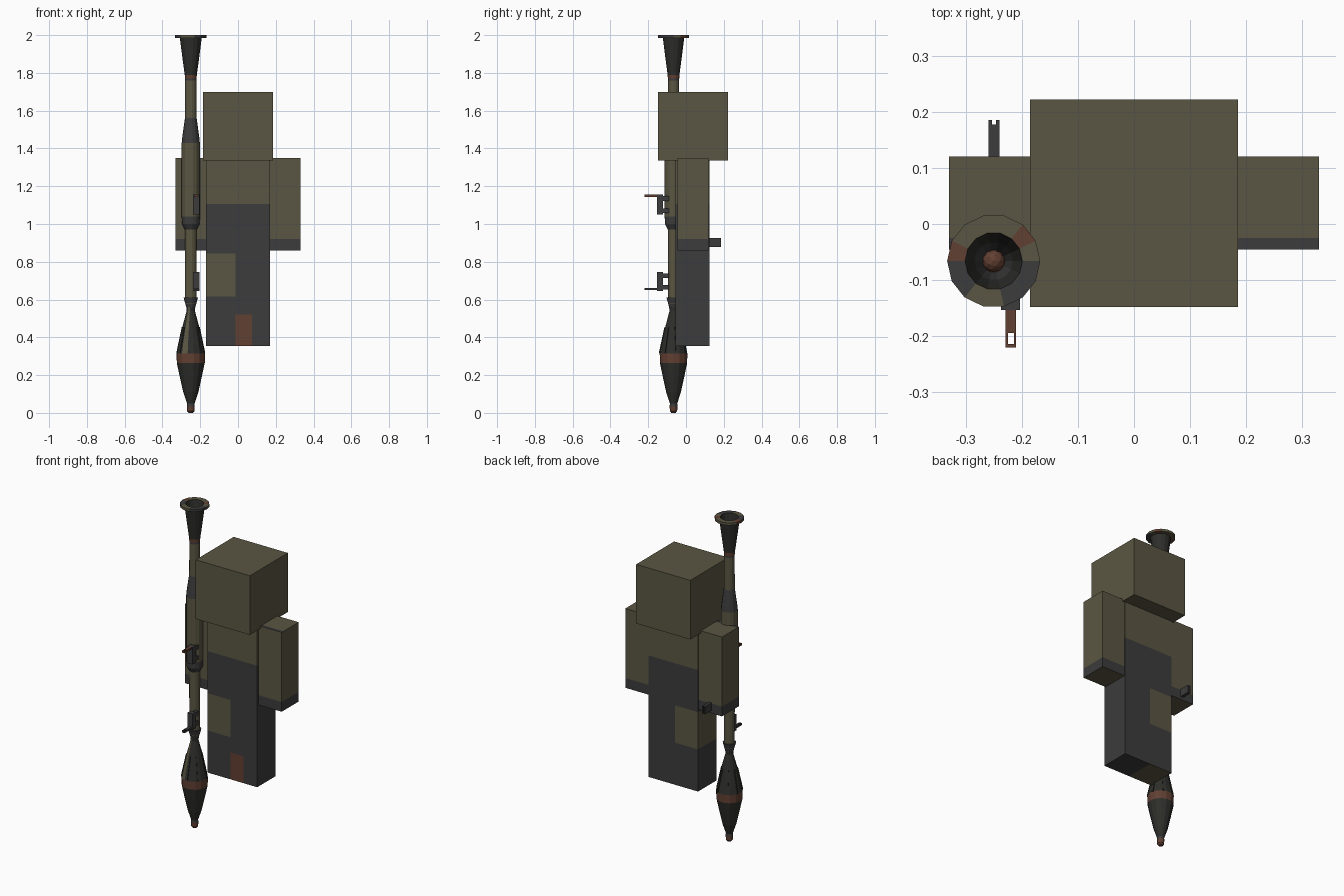
import bpy, bmesh, math
from mathutils import Vector

cube = bpy.data.objects.get("Cube")
if cube:
    bpy.data.objects.remove(cube, do_unlink=True)

# Flat colours
OLIVE, DARK, BROWN, SOOT = range(4)
mats = []
for name, rgb in (("olive cloth", (0.104, 0.094, 0.056)), ("charcoal", (0.045, 0.045, 0.046)),
                  ("rust brown", (0.12, 0.05, 0.032)), ("soot", (0.027, 0.028, 0.024))):
    m = bpy.data.materials.new(name)
    m.use_nodes = True
    m.diffuse_color = (*rgb, 1)
    m.node_tree.nodes["Principled BSDF"].inputs["Base Color"].default_value = (*rgb, 1)
    mats.append(m)


def finish(name, bm, rule=None):
    """Turn a bmesh into an object, colouring faces by rule(centre, normal)."""
    bmesh.ops.recalc_face_normals(bm, faces=bm.faces)
    bm.normal_update()
    if rule:
        for f in bm.faces:
            f.material_index = rule(f.calc_center_median(), f.normal)
    mesh = bpy.data.meshes.new(name)
    for m in mats:
        mesh.materials.append(m)
    bm.to_mesh(mesh)
    bm.free()
    ob = bpy.data.objects.new(name, mesh)
    bpy.context.scene.collection.objects.link(ob)
    return ob


def box(name, lo, hi, rule, cuts=()):
    """Box between two corners, sliced at (axis, value) so colours can change there."""
    bm = bmesh.new()
    bmesh.ops.create_cube(bm, size=1)
    lo, hi = Vector(lo), Vector(hi)
    for v in bm.verts:
        v.co = (lo + hi) / 2 + v.co * (hi - lo)
    for axis, value in cuts:
        co, no = Vector(), Vector()
        co[axis], no[axis] = value, 1
        bmesh.ops.bisect_plane(bm, geom=bm.verts[:] + bm.edges[:] + bm.faces[:],
                               plane_co=co, plane_no=no)
    return finish(name, bm, rule if callable(rule) else lambda c, n: rule)


AX, AY, SIDES = -0.25, -0.066, 14


def lathe(name, profile, rule=None):
    """Spin (z, radius, colour of the band that follows) about the tube axis."""
    bm = bmesh.new()
    rings = []
    for z, r, _ in profile:
        rings.append([bm.verts.new((AX + r * math.cos(math.tau * i / SIDES),
                                    AY + r * math.sin(math.tau * i / SIDES), z))
                      for i in range(SIDES)])
    for k in range(len(rings) - 1):
        for i in range(SIDES):
            j = (i + 1) % SIDES
            f = bm.faces.new((rings[k][i], rings[k][j], rings[k + 1][j], rings[k + 1][i]))
            f.material_index = profile[k][2]
    for ring, band in ((rings[0], profile[0][2]), (rings[-1], profile[-1][2])):
        bm.faces.new(ring).material_index = band
    if rule:
        for f in bm.faces:
            c = f.calc_center_median()
            angle = math.degrees(math.atan2(c.y - AY, c.x - AX))
            f.material_index = rule(c, angle, f.material_index)
    return finish(name, bm)


# Head
box("head", (-0.185, -0.148, 1.335), (0.185, 0.222, 1.70), OLIVE)


# Torso and legs: jacket, trousers, a patch round the right leg and a rust patch
def body_rule(c, n):
    if n.z < -0.5:
        return OLIVE if c.x < -0.01 else DARK
    if c.z > 1.105:
        return OLIVE
    if c.x < -0.012 and 0.615 < c.z < 0.845:
        return OLIVE
    if n.y < -0.5 and -0.012 < c.x < 0.075 and c.z < 0.52:
        return BROWN
    return DARK


box("torso_and_legs", (-0.17, -0.055, 0.355), (0.17, 0.125, 1.335), body_rule,
    [(2, 1.105), (2, 0.845), (2, 0.615), (2, 0.52), (0, -0.012), (0, 0.075)])


# Arms with dark gloves and a dark front seam on the shoulder
def arm_rule(c, n):
    if n.z > 0.5:
        return DARK if c.y < -0.025 else OLIVE
    return DARK if c.z < 0.92 and n.z > -0.5 else OLIVE


for side, x0, x1 in (("left", 0.17, 0.33), ("right", -0.33, -0.17)):
    box(side + "_arm", (x0, -0.045, 0.86), (x1, 0.12, 1.35), arm_rule,
        [(2, 0.92), (1, -0.025)])


# Rocket warhead with rust band and faded olive streaks
def warhead_rule(c, angle, band):
    if band == SOOT and c.z > 0.32 and -125 < angle < -100:
        return OLIVE
    return band


lathe("warhead", [(0.0, 0.012, BROWN), (0.01, 0.02, BROWN), (0.035, 0.021, DARK),
                  (0.05, 0.02, SOOT), (0.11, 0.04, SOOT), (0.19, 0.058, SOOT),
                  (0.265, 0.074, BROWN), (0.315, 0.075, SOOT), (0.36, 0.066, SOOT),
                  (0.45, 0.046, SOOT), (0.54, 0.022, SOOT), (0.56, 0.024, DARK),
                  (0.61, 0.038, DARK)], warhead_rule)
# Raised ribs along the rocket
for i in range(7):
    a = math.tau * (i + 0.25) / 7
    rib = box("warhead_rib", (-0.004, -0.004, -0.07), (0.004, 0.004, 0.07), SOOT)
    rib.location = (AX + 0.059 * math.cos(a), AY + 0.059 * math.sin(a), 0.385)
    rib.rotation_euler = (0, -math.atan2(0.029, 0.135), a)

# Launch tube with heat guard
lathe("launch_tube", [(0.58, 0.03, OLIVE), (0.97, 0.031, DARK), (1.0, 0.047, DARK),
                      (1.04, 0.048, OLIVE), (1.43, 0.048, DARK), (1.46, 0.045, DARK),
                      (1.56, 0.031, OLIVE), (1.76, 0.03, DARK), (1.79, 0.03, DARK)])


# Flared exhaust bell, open on top, with a mottled rim
def bell_rule(c, angle, band):
    if c.z > 1.983 and band == OLIVE:
        if 30 < angle < 55 or 150 < angle < 178:
            return BROWN
        if -75 < angle < 5 or -178 < angle < -125:
            return DARK
    return band


lathe("exhaust_bell", [(1.77, 0.031, BROWN), (1.79, 0.032, SOOT), (1.87, 0.043, SOOT),
                       (1.985, 0.058, OLIVE), (1.985, 0.083, OLIVE), (2.0, 0.083, OLIVE),
                       (2.0, 0.051, SOOT), (1.9, 0.034, DARK), (1.8, 0.02, BROWN)], bell_rule)
bm = bmesh.new()
bmesh.ops.create_icosphere(bm, subdivisions=2, radius=0.02)
bmesh.ops.translate(bm, verts=bm.verts, vec=(AX, AY, 1.8))
finish("rocket_tail", bm, lambda c, n: BROWN)


# Folding sights: block, arm and a small open frame at the tip
def sight(name, z0, z1, arm_z, arm_color):
    box(name + "_block", (-0.237, -0.153, z0), (-0.203, -0.122, z1), DARK)
    for z in (z0 + 0.02, z1 - 0.02):
        box(name + "_mount", (-0.233, -0.125, z - 0.012), (-0.207, -0.09, z + 0.012), DARK)
    box(name + "_arm", (-0.229, -0.194, arm_z), (-0.21, -0.14, arm_z + 0.012), arm_color)
    for x in (-0.229, -0.214):
        box(name + "_frame_side", (x, -0.22, arm_z), (x + 0.004, -0.194, arm_z + 0.012), arm_color)
    box(name + "_frame_tip", (-0.229, -0.22, arm_z), (-0.21, -0.214, arm_z + 0.012), arm_color)


sight("rear_sight", 1.05, 1.155, 1.143, BROWN)
sight("front_sight", 0.645, 0.745, 0.65, DARK)

# Grip running through the right hand, notched at the end
box("grip", (-0.259, -0.07, 0.878), (-0.24, 0.177, 0.925), DARK)
for x in (-0.259, -0.246):
    box("grip_prong", (x, 0.17, 0.878), (x + 0.006, 0.185, 0.925), DARK)
